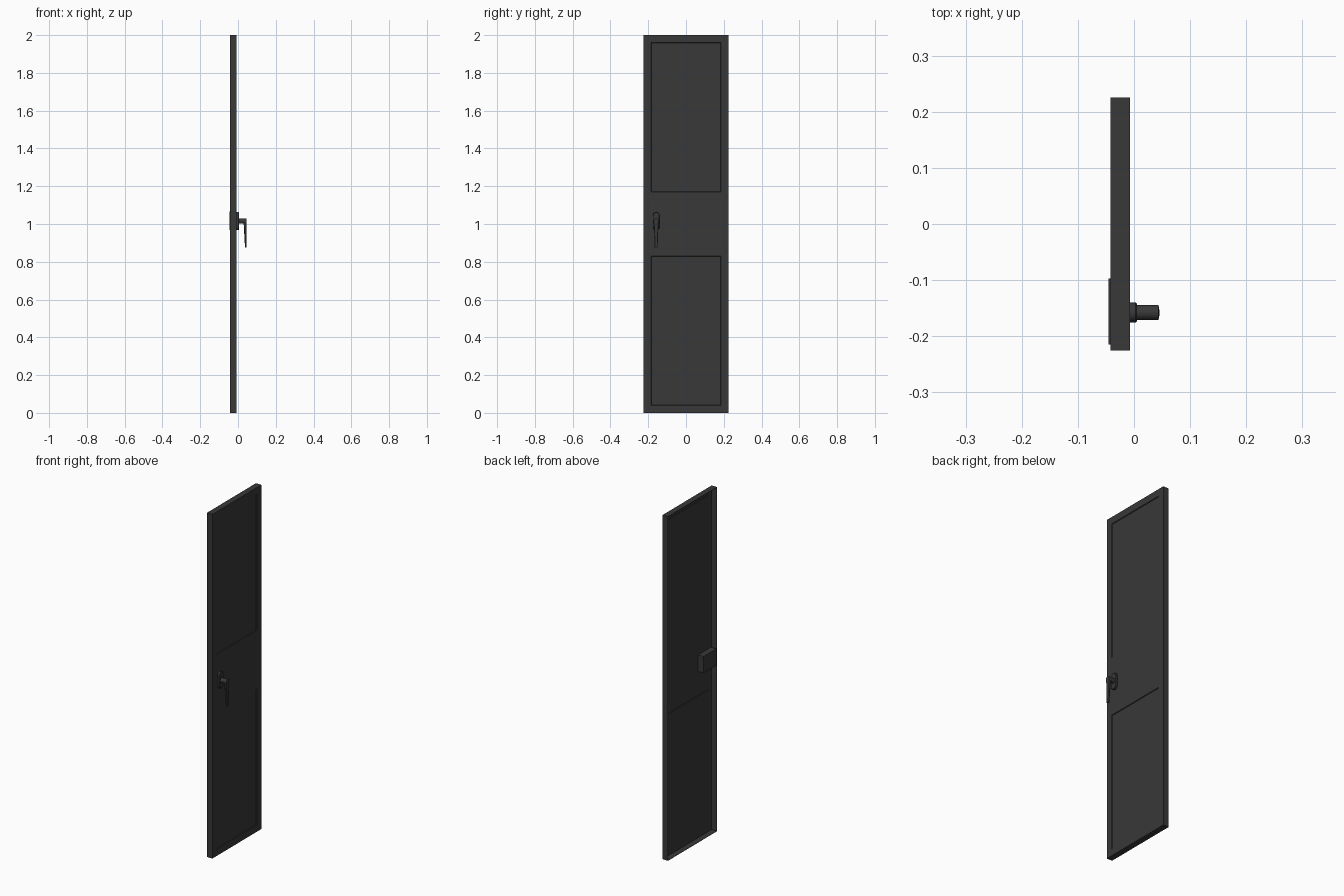
import bpy, bmesh
from math import sin, cos, pi

if "Cube" in bpy.data.objects:
    bpy.data.objects.remove(bpy.data.objects["Cube"])

mat = bpy.data.materials.new("dark_metal")
mat.diffuse_color = (0.04, 0.04, 0.04, 1)
mat.use_nodes = True
mat.node_tree.nodes["Principled BSDF"].inputs["Base Color"].default_value = mat.diffuse_color
HY, HZ = -0.158, 1.015      # handle axis


def finish(name, bm, smooth=False):
    bmesh.ops.recalc_face_normals(bm, faces=bm.faces[:])
    me = bpy.data.meshes.new(name)
    bm.to_mesh(me)
    bm.free()
    ob = bpy.data.objects.new(name, me)
    bpy.context.collection.objects.link(ob)
    me.materials.append(mat)
    if smooth:
        bpy.context.view_layer.objects.active = ob
        ob.select_set(True)
        bpy.ops.object.shade_smooth_by_angle(angle=0.6)
        ob.select_set(False)
    return ob


def loft(name, rings, smooth=False):
    bm = bmesh.new()
    rows = [[bm.verts.new(p) for p in r] for r in rings]
    n = len(rows[0])
    for a, b in zip(rows, rows[1:]):
        for i in range(n):
            bm.faces.new((a[i], a[(i + 1) % n], b[(i + 1) % n], b[i]))
    bm.faces.new(rows[0][::-1])
    bm.faces.new(rows[-1])
    return finish(name, bm, smooth)


def stadium(x, r, half, zc, n=12):
    # vertical slot outline in the yz plane
    pts = []
    for k, s in ((0, 1), (1, -1)):
        for i in range(n + 1):
            a = pi * (k + i / n)
            pts.append((x, HY + r * cos(a), zc + s * half + r * sin(a)))
    return pts


# Door leaf: folded sheet tray, open at the back, two pressed panels
X0, X1, W = -0.042, -0.007, 0.225
ys = (-W, -0.186, 0.186, W)
zs = (0, 0.04, 0.83, 1.17, 1.96, 2)
bm = bmesh.new()
g = [[bm.verts.new((X1, y, z)) for z in zs] for y in ys]
panels = []
for i in range(3):
    for j in range(5):
        f = bm.faces.new((g[i][j], g[i + 1][j], g[i + 1][j + 1], g[i][j + 1]))
        if i == 1 and j in (1, 3):
            panels.append(f)
bm.normal_update()
for f in panels:
    bmesh.ops.inset_individual(bm, faces=[f], thickness=0.004, depth=-0.004)
rim = [e for e in bm.edges if e.is_boundary]
ret = bmesh.ops.extrude_edge_only(bm, edges=rim)
for v in ret["geom"]:
    if isinstance(v, bmesh.types.BMVert):
        v.co.x = X0
door = finish("door_leaf", bm)
if door.data.polygons[0].normal.x < 0:
    door.data.flip_normals()
sol = door.modifiers.new("sheet", "SOLIDIFY")
sol.thickness, sol.offset, sol.use_even_offset = 0.002, -1, True

# Lock case on the inside
bm = bmesh.new()
bmesh.ops.create_cube(bm, size=1)
for v in bm.verts:
    v.co.x = -0.045 if v.co.x < 0 else -0.01
    v.co.y = -0.215 if v.co.y < 0 else -0.097
    v.co.z = 0.968 if v.co.z < 0 else 1.065
finish("lock_case", bm)

# Escutcheon with a chamfered face
loft("handle_plate", [stadium(-0.009, 0.0178, 0.03, HZ), stadium(0.003, 0.0178, 0.03, HZ),
                      stadium(0.0055, 0.0155, 0.03, HZ)], True)

# Round hub
loft("handle_hub", [[(x, HY + 0.0135 * cos(2 * pi * i / 24), HZ + 0.0135 * sin(2 * pi * i / 24))
                     for i in range(24)] for x in (0.003, 0.044)], True)

# Tapered lever hanging from the hub
rings = []
for z, xa, xb, hw in ((HZ, 0.029, 0.044, 0.0133), (0.985, 0.031, 0.0443, 0.0118),
                      (0.93, 0.034, 0.0446, 0.009), (0.875, 0.037, 0.045, 0.008)):
    c = 0.002
    rings.append([(xa, HY - hw + c, z), (xa, HY + hw - c, z), (xa + c, HY + hw, z), (xb - c, HY + hw, z),
                  (xb, HY + hw - c, z), (xb, HY - hw + c, z), (xb - c, HY - hw, z), (xa + c, HY - hw, z)])
loft("handle_lever", rings)
